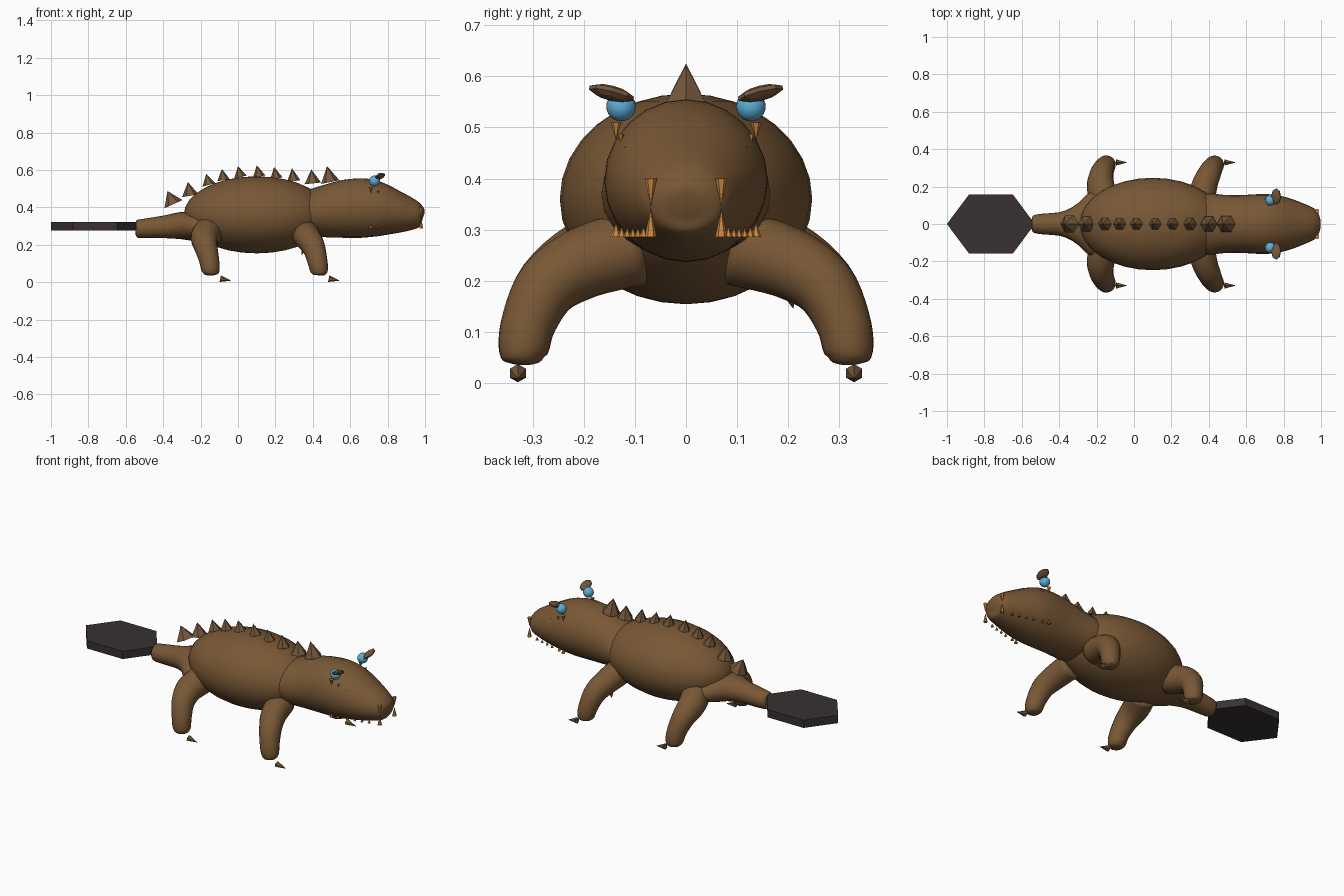
import bpy, bmesh, math
from mathutils import Vector, Matrix


def material(name, rgb):
    m = bpy.data.materials.new(name)
    m.diffuse_color = (*rgb, 1)
    return m


HIDE = material("brown hide", (0.19, 0.097, 0.036))
HORN = material("dull brown horn", (0.17, 0.095, 0.042))
TOOTH = material("orange tooth", (0.6, 0.24, 0.05))
EYE = material("blue eye", (0.11, 0.42, 0.68))
CLUB = material("dark club", (0.04, 0.031, 0.031))


def finish(name, bm, mat, smooth):
    bmesh.ops.recalc_face_normals(bm, faces=bm.faces[:])
    me = bpy.data.meshes.new(name)
    bm.to_mesh(me)
    bm.free()
    me.materials.append(mat)
    for p in me.polygons:
        p.use_smooth = smooth
    ob = bpy.data.objects.new(name, me)
    bpy.context.collection.objects.link(ob)
    return ob


def ball(name, center, radii, mat, seg=32, rings=16, rot=None, smooth=True):
    bm = bmesh.new()
    m = Matrix.Translation(center) @ (rot or Matrix()) @ Matrix.Diagonal((*radii, 1))
    bmesh.ops.create_uvsphere(bm, u_segments=seg, v_segments=rings, radius=1, matrix=m)
    return finish(name, bm, mat, smooth)


def spikes(name, items, mat, sides=6):
    """Flat-sided cones, each given as (base, tip, radius)."""
    bm = bmesh.new()
    for base, tip, r in items:
        b, d = Vector(base), Vector(tip) - Vector(base)
        m = Matrix.Translation(b + d / 2) @ d.to_track_quat('Z', 'Y').to_matrix().to_4x4()
        bmesh.ops.create_cone(bm, cap_ends=True, segments=sides, radius1=r,
                              radius2=0, depth=d.length, matrix=m)
    return finish(name, bm, mat, False)


def spline(keys, steps):
    """Catmull-Rom through tuples of any length."""
    out = []
    for i in range(len(keys) - 1):
        quad = (keys[max(i - 1, 0)], keys[i], keys[i + 1], keys[min(i + 2, len(keys) - 1)])
        for s in range(steps):
            t = s / steps
            out.append([0.5 * (2 * b + (c - a) * t + (2 * a - 5 * b + 4 * c - d) * t * t
                               + (3 * b - a - 3 * c + d) * t ** 3) for a, b, c, d in zip(*quad)])
    return out + [list(keys[-1])]


def loft(name, keys, ref, mat, sides=24, steps=4):
    """Oval tube through (x, y, z, half width, half height)."""
    pts = spline(keys, steps)
    bm = bmesh.new()
    rings = []
    for i, p in enumerate(pts):
        t = Vector(pts[min(i + 1, len(pts) - 1)][:3]) - Vector(pts[max(i - 1, 0)][:3])
        t.normalize()
        u = t.cross(Vector(ref)).normalized()
        v = u.cross(t)
        ring = []
        for k in range(sides):
            a = math.tau * k / sides
            ring.append(bm.verts.new(Vector(p[:3]) + u * (p[3] * math.cos(a)) + v * (p[4] * math.sin(a))))
        rings.append(ring)
    for r0, r1 in zip(rings, rings[1:]):
        for k in range(sides):
            j = (k + 1) % sides
            bm.faces.new((r0[k], r0[j], r1[j], r1[k]))
    bm.faces.new(rings[0])
    bm.faces.new(rings[-1])
    return finish(name, bm, mat, True)


# Trunk
ball("body", (0.10, 0, 0.36), (0.39, 0.247, 0.206), HIDE)

# Head and neck, tapering to the snout: x, middle height, half width, half height
head = [(0.28, 0.36, 0.15, 0.11), (0.38, 0.368, 0.166, 0.125), (0.48, 0.38, 0.156, 0.142),
        (0.58, 0.392, 0.155, 0.156), (0.68, 0.396, 0.16, 0.158), (0.76, 0.387, 0.155, 0.144),
        (0.84, 0.374, 0.135, 0.118), (0.91, 0.363, 0.108, 0.093), (0.96, 0.355, 0.085, 0.07),
        (0.983, 0.352, 0.06, 0.05), (0.991, 0.35, 0.025, 0.022)]
loft("head", [(x, 0, z, w, h) for x, z, w, h in head], (0, 0, 1), HIDE)

# Tail root, widening into the hips
tail = [(-0.547, 0.285, 0.02, 0.02), (-0.54, 0.285, 0.044, 0.046), (-0.5, 0.287, 0.054, 0.052),
        (-0.4, 0.295, 0.063, 0.06), (-0.34, 0.3, 0.085, 0.068), (-0.29, 0.302, 0.12, 0.074),
        (-0.24, 0.295, 0.165, 0.074), (-0.17, 0.28, 0.175, 0.072), (-0.1, 0.265, 0.15, 0.06),
        (-0.04, 0.25, 0.08, 0.03)]
loft("tail", [(x, 0, z, w, h) for x, z, w, h in tail], (0, 0, 1), HIDE)

# Flat six-sided tail club
bm = bmesh.new()
bmesh.ops.create_cone(bm, cap_ends=True, segments=6, radius1=1, radius2=1, depth=1)
xs = [v.co for v in bm.verts]
turn = 0 if max(c.x for c in xs) > 0.95 else math.pi / 6
bm.transform(Matrix.Translation((-0.765, 0, 0.298)) @ Matrix.Diagonal((0.235, 0.182, 0.046, 1))
             @ Matrix.Rotation(turn, 4, 'Z'))
finish("tail_club", bm, CLUB, False)

# Legs, from the foot up: x, sideways distance, z, radius
hind = [(-0.147, 0.318, 0.036, 0.015), (-0.147, 0.318, 0.043, 0.036), (-0.147, 0.318, 0.065, 0.049),
        (-0.155, 0.307, 0.12, 0.054), (-0.172, 0.27, 0.19, 0.063), (-0.178, 0.2, 0.24, 0.075),
        (-0.15, 0.11, 0.275, 0.08)]
fore = [(0.437, 0.318, 0.036, 0.015), (0.437, 0.318, 0.043, 0.036), (0.434, 0.318, 0.065, 0.048),
        (0.423, 0.307, 0.12, 0.054), (0.403, 0.27, 0.19, 0.062), (0.375, 0.2, 0.235, 0.07),
        (0.355, 0.1, 0.265, 0.075)]
for side, s in (("right", -1), ("left", 1)):
    for name, leg, claw_x in (("hind", hind, -0.095), ("front", fore, 0.485)):
        loft(f"{side}_{name}_leg", [(x, s * y, z, r, r) for x, y, z, r in leg], (1, 0, 0), HIDE, 20)
        spikes(f"{side}_{name}_claw",
               [((claw_x, s * 0.329, 0.019), (claw_x + 0.06, s * 0.329, 0.008), 0.018)], HORN)

    # Eye with a flat raised brow
    ball(f"{side}_eye", (0.73, s * 0.127, 0.541), (0.029,) * 3, EYE, 20, 12)
    ball(f"{side}_brow", (0.76, s * 0.146, 0.567), (0.028, 0.047, 0.013), HORN, 8, 5,
         Matrix.Rotation(s * 0.25, 4, 'X') @ Matrix.Rotation(-0.3, 4, 'Y'), False)

    # Upper teeth point down, lower teeth point up, tusks meet at the snout
    upper = [(0.71, 0.137, 0.51, 0.035, 0.011), (0.75, 0.128, 0.487, 0.018, 0.007),
             (0.80, 0.115, 0.462, 0.012, 0.006), (0.84, 0.101, 0.44, 0.012, 0.006),
             (0.88, 0.09, 0.424, 0.012, 0.006), (0.92, 0.08, 0.412, 0.014, 0.007),
             (0.98, 0.069, 0.40, 0.055, 0.012)]
    lower = [(0.71, 0.137, 0.027, 0.011), (0.745, 0.126, 0.02, 0.009), (0.80, 0.115, 0.018, 0.008),
             (0.84, 0.104, 0.018, 0.008), (0.88, 0.094, 0.018, 0.008), (0.92, 0.083, 0.02, 0.009),
             (0.98, 0.069, 0.055, 0.012)]
    teeth = [((x, s * y, z), (x, s * y, z - h), r) for x, y, z, h, r in upper]
    teeth += [((x, s * y, 0.286), (x, s * y, 0.286 + h), r) for x, y, h, r in lower]
    spikes(f"{side}_teeth", teeth, TOOTH)

# Small spur behind the left front leg
spikes("elbow_spur", [((0.365, 0.195, 0.21), (0.34, 0.21, 0.145), 0.03)], HIDE)

# Row of back spikes: base x, base z, tip x, tip z, radius
ridge = [(-0.345, 0.417, -0.377, 0.487, 0.053), (-0.255, 0.462, -0.268, 0.535, 0.045),
         (-0.155, 0.52, -0.17, 0.578, 0.036), (-0.077, 0.545, -0.086, 0.605, 0.034),
         (0.013, 0.562, 0.0, 0.62, 0.034), (0.113, 0.564, 0.1, 0.625, 0.034),
         (0.205, 0.554, 0.193, 0.616, 0.034), (0.298, 0.54, 0.288, 0.61, 0.036),
         (0.40, 0.528, 0.392, 0.602, 0.045), (0.493, 0.535, 0.476, 0.621, 0.05)]
spikes("back_spikes", [((bx, 0, bz), (tx, 0, tz), r) for bx, bz, tx, tz, r in ridge], HORN)
